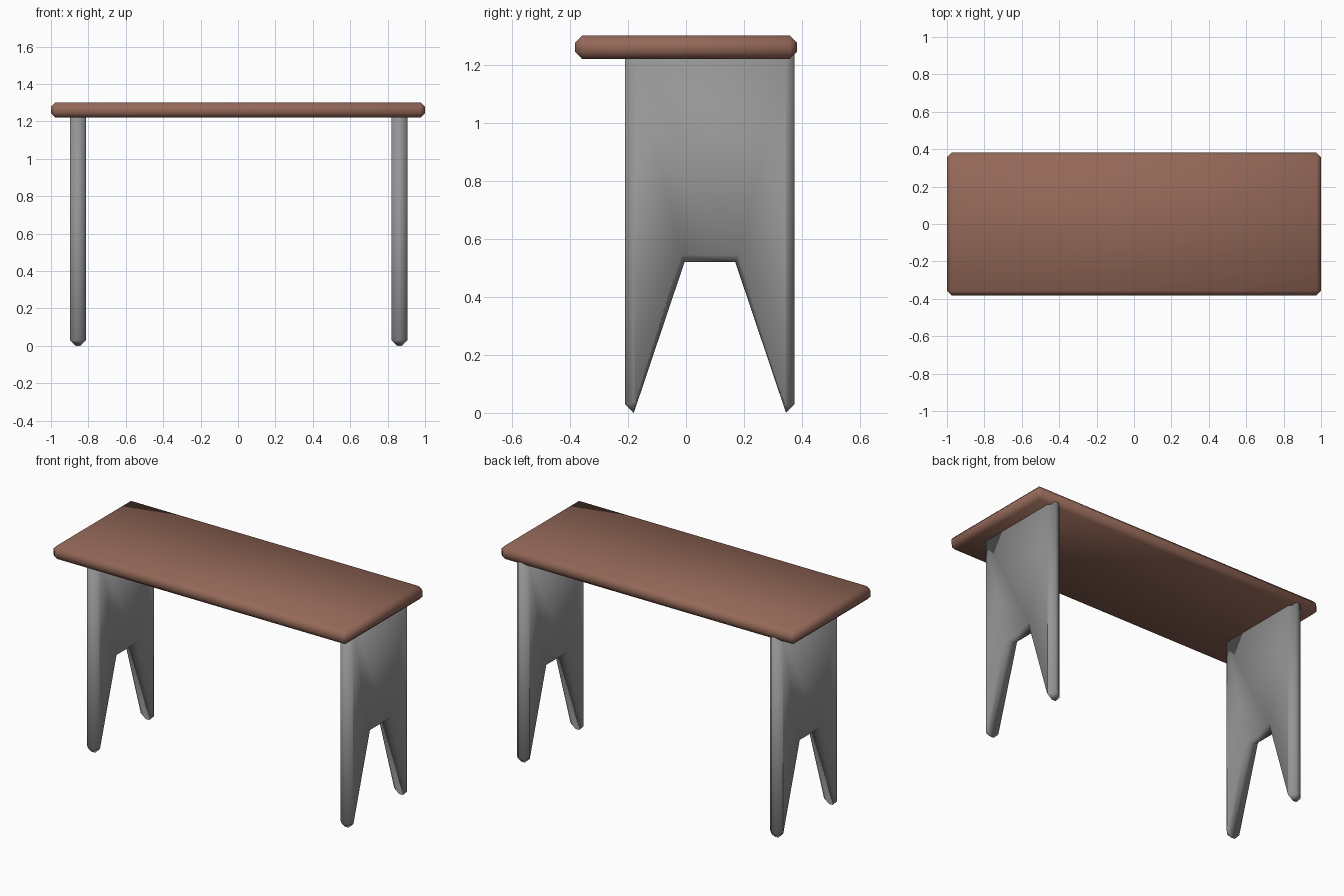
import bpy
import bmesh

cube = bpy.data.objects.get("Cube")
if cube:
    bpy.data.objects.remove(cube, do_unlink=True)


def make_material(name, colour):
    mat = bpy.data.materials.new(name)
    mat.use_nodes = True
    mat.diffuse_color = (*colour, 1)
    bsdf = next(n for n in mat.node_tree.nodes if n.type == 'BSDF_PRINCIPLED')
    bsdf.inputs["Base Color"].default_value = (*colour, 1)
    return mat


def make_object(name, bm, mat):
    bmesh.ops.recalc_face_normals(bm, faces=bm.faces)
    for face in bm.faces:
        face.smooth = True
    mesh = bpy.data.meshes.new(name)
    bm.to_mesh(mesh)
    bm.free()
    mesh.materials.append(mat)
    obj = bpy.data.objects.new(name, mesh)
    bpy.context.collection.objects.link(obj)
    return obj


def mirrored(half):
    """Complete a half outline with its reflection across the leg's middle."""
    return half + [(-y, z) for y, z in reversed(half)]


brown = make_material("brown wood", (0.30, 0.14, 0.10))
grey = make_material("grey", (0.30, 0.30, 0.30))

# Seat board with chamfered edges
bm = bmesh.new()
bmesh.ops.create_cube(bm, size=1)
bmesh.ops.scale(bm, vec=(2, 0.764, 0.082), verts=bm.verts)
bmesh.ops.translate(bm, vec=(0, 0, 1.261), verts=bm.verts)
bmesh.ops.bevel(bm, geom=bm.edges[:], offset=0.024, segments=1, affect='EDGES')
make_object("seat_board", bm, brown)

# Plank leg outlines (y, z): full silhouette and chamfered face
RIM = mirrored([(-0.2925, 1.24), (-0.2925, 0.03), (-0.2625, 0), (-0.0875, 0.52)])
FACE = mirrored([(-0.2625, 1.24), (-0.2625, 0.03), (-0.258, 0.03), (-0.098, 0.545)])
LAYERS = [(-0.0425, FACE), (-0.0125, RIM), (0.0125, RIM), (0.0425, FACE)]


def make_leg(name, x):
    bm = bmesh.new()
    rings = [[bm.verts.new((dx, y, z)) for y, z in outline] for dx, outline in LAYERS]
    for a, b in zip(rings, rings[1:]):
        for i in range(len(a)):
            j = (i + 1) % len(a)
            bm.faces.new((a[i], a[j], b[j], b[i]))
    bm.faces.new(rings[0])
    bm.faces.new(rings[-1])
    leg = make_object(name, bm, grey)
    leg.location = (x, 0.0825, 0)


make_leg("right_leg", -0.855)
make_leg("left_leg", 0.863)
